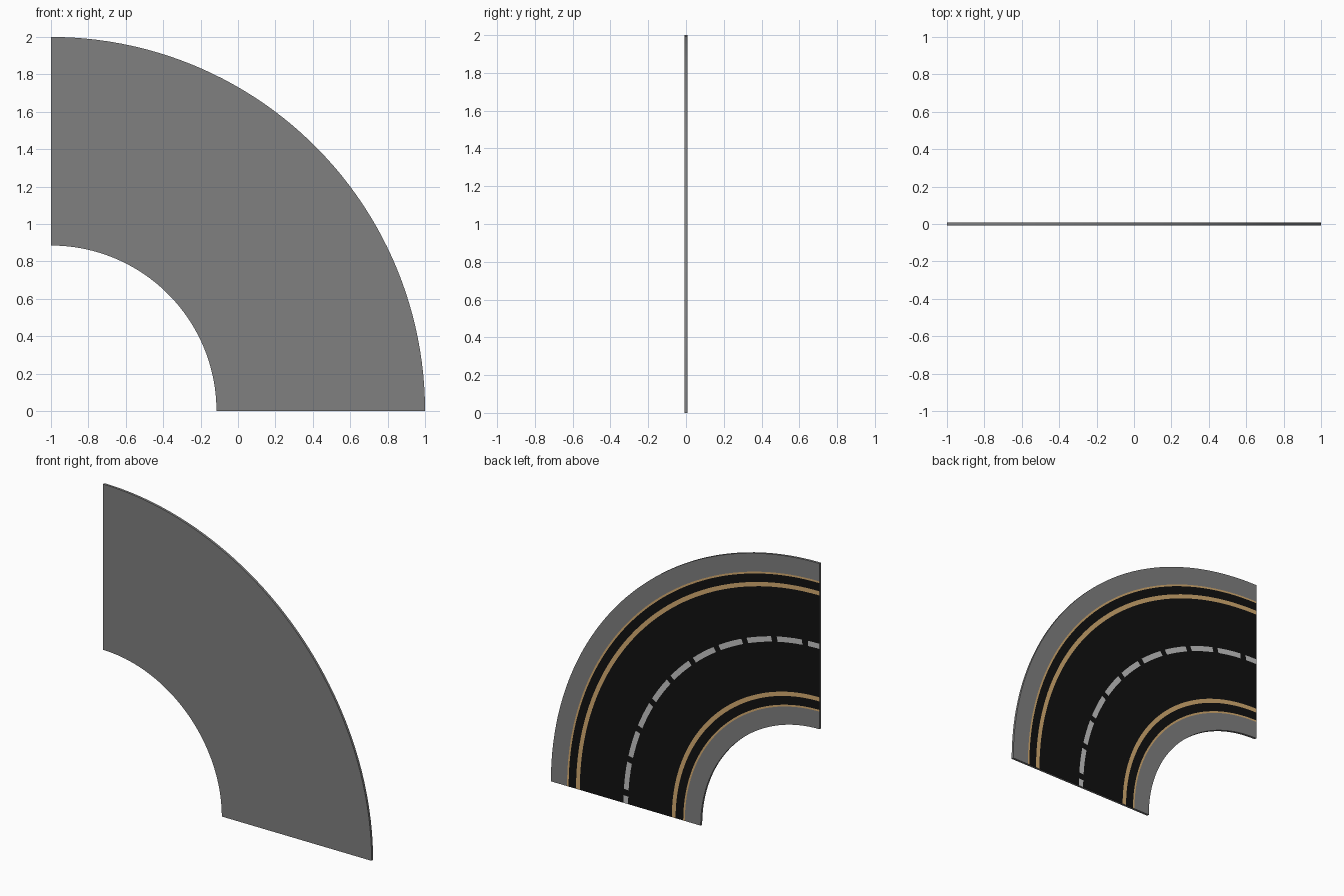
import bpy, bmesh, math

if "Cube" in bpy.data.objects:
    bpy.data.objects.remove(bpy.data.objects["Cube"])

CX, HALF = -1.0, 0.008          # arc centre and half thickness


def material(name, rgb):
    m = bpy.data.materials.new(name)
    m.diffuse_color = (*rgb, 1)
    m.use_nodes = True
    m.node_tree.nodes["Principled BSDF"].inputs["Base Color"].default_value = m.diffuse_color
    return m


mats = [material("kerb_grey", (0.216, 0.216, 0.216)),
        material("asphalt_black", (0.0055, 0.0055, 0.0055)),
        material("line_gold", (0.66, 0.41, 0.165)),
        material("dash_white", (0.55, 0.55, 0.55))]
GREY, BLACK, GOLD, WHITE = range(4)

# Radial bands of the road face, from the inner edge to the outer edge
radii = [0.885, 1.003, 1.015, 1.072, 1.10, 1.425, 1.46, 1.785, 1.813, 1.868, 1.88, 2.0]
bands = [GREY, GOLD, BLACK, GOLD, BLACK, WHITE, BLACK, GOLD, BLACK, GOLD, GREY]

# Angle steps: dashes split finely, gaps between them as one step
angles, is_dash = [0.0], []


def add_span(end, steps, dash):
    start = angles[-1]
    for i in range(1, steps + 1):
        angles.append(start + (end - start) * i / steps)
        is_dash.append(dash)


for k in range(10):
    gap = 2.9 + 9.2 * k
    add_span(gap - 0.85, 2 if k == 0 else 4, True)
    add_span(gap + 0.85, 1, False)
add_span(90.0, 2, True)

# Curved slab with the markings cut into its back face
bm = bmesh.new()


def ring(r, y):
    return [bm.verts.new((CX + r * math.cos(math.radians(a)), y,
                          r * math.sin(math.radians(a)))) for a in angles]


back = [ring(r, HALF) for r in radii]
front = [ring(r, -HALF) for r in (radii[0], radii[-1])]


def strip(a, b, colour):
    for i, dash in enumerate(is_dash):
        f = bm.faces.new((a[i], b[i], b[i + 1], a[i + 1]))
        f.material_index = BLACK if colour == WHITE and not dash else colour


for j, colour in enumerate(bands):
    strip(back[j], back[j + 1], colour)
strip(front[1], front[0], GREY)          # plain front
strip(back[-1], front[1], GREY)          # outer rim
strip(front[0], back[0], GREY)           # inner rim
for i in (0, -1):                        # two straight ends
    bm.faces.new([row[i] for row in back] + [front[1][i], front[0][i]])
bmesh.ops.recalc_face_normals(bm, faces=bm.faces)

mesh = bpy.data.meshes.new("road_curve")
bm.to_mesh(mesh)
bm.free()
for m in mats:
    mesh.materials.append(m)
road = bpy.data.objects.new("road_curve", mesh)
bpy.context.collection.objects.link(road)
bpy.context.view_layer.objects.active = road
road.select_set(True)
bpy.ops.object.shade_smooth_by_angle(angle=math.radians(30))
